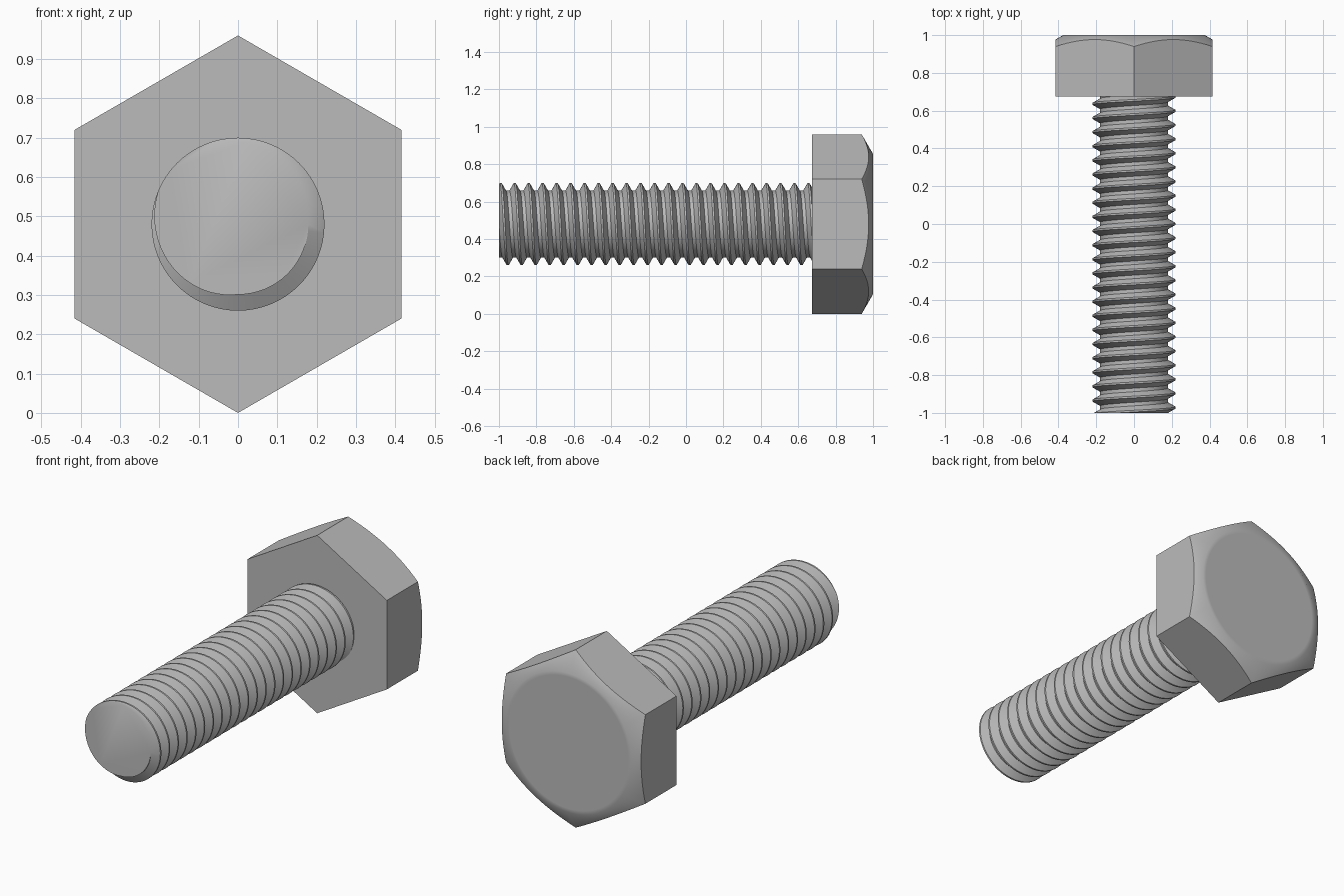
import bpy, bmesh
from math import cos, sin, pi, radians, sqrt

if "Cube" in bpy.data.objects:
    bpy.data.objects.remove(bpy.data.objects["Cube"], do_unlink=True)

AXIS_Z = 0.48          # height of the bolt axis
HEX_R = 0.48           # corner radius of the head
HEAD_BACK, HEAD_FRONT = 1.0, 0.675
RIM_R = 0.375          # radius where the chamfer meets the flat top
MAJOR, MINOR, PITCH = 0.22, 0.179, 0.0748

steel = bpy.data.materials.new("steel_grey")
steel.use_nodes = True
colour = (0.5, 0.5, 0.5, 1)
steel.diffuse_color = colour
steel.node_tree.nodes["Principled BSDF"].inputs["Base Color"].default_value = colour


def point(bm, r, a, y):
    """Vertex at radius r and angle a around the bolt axis."""
    return bm.verts.new((r * cos(a), y, AXIS_Z + r * sin(a)))


def finish(bm, name):
    bmesh.ops.recalc_face_normals(bm, faces=bm.faces)
    mesh = bpy.data.meshes.new(name)
    bm.to_mesh(mesh)
    bm.free()
    mesh.materials.append(steel)
    obj = bpy.data.objects.new(name, mesh)
    bpy.context.collection.objects.link(obj)
    bpy.ops.object.select_all(action="DESELECT")
    obj.select_set(True)
    bpy.context.view_layer.objects.active = obj
    bpy.ops.object.shade_smooth_by_angle(angle=radians(35))
    return obj


def build_head():
    """Hexagonal prism whose back edge is cut by a 30 degree cone."""
    bm = bmesh.new()
    n = 96
    rings = [[], [], [], []]
    for i in range(n):
        a = 2 * pi * i / n
        off = a % (pi / 3) - pi / 6          # flats face +x, corners face +z
        off = (a + pi / 6) % (pi / 3) - pi / 6
        r = HEX_R * cos(pi / 6) / cos(off)
        chamfer_y = HEAD_BACK - (r - RIM_R) / sqrt(3)
        for ring, (rad, y) in zip(rings, ((r, HEAD_FRONT), (r, chamfer_y),
                                          (RIM_R, HEAD_BACK), (RIM_R - 0.02, HEAD_BACK))):
            ring.append(point(bm, rad, a, y))
    for lower, upper in zip(rings, rings[1:]):
        for i in range(n):
            j = (i + 1) % n
            bm.faces.new((lower[i], lower[j], upper[j], upper[i]))
    bm.faces.new(rings[0])
    bm.faces.new(rings[-1])
    return finish(bm, "hex_head")


def build_shaft():
    """Right-handed helical thread, cut flat at both ends."""
    bm = bmesh.new()
    n, turns = 64, 26
    # thread profile over one pitch: crest flat, flank, root flat, flank
    profile = ((-1 / 16, MAJOR), (1 / 16, MAJOR), (3 / 8, MINOR), (5 / 8, MINOR))
    rows = []
    for i in range(n * turns):
        a = radians(135) - 2 * pi * i / n
        y = -1 + PITCH * (i / n - 2)
        rows.append([point(bm, r, a, y + PITCH * t) for t, r in profile])
    for i in range(n * (turns - 1) - 1):
        here = rows[i] + [rows[i + n][0]]
        after = rows[i + 1] + [rows[i + n + 1][0]]
        for p in range(4):
            bm.faces.new((here[p], here[p + 1], after[p + 1], after[p]))
    # trim the ends and cap them
    for y, direction in ((-1, -1), (HEAD_FRONT + 0.01, 1)):
        cut = bmesh.ops.bisect_plane(
            bm, geom=bm.verts[:] + bm.edges[:] + bm.faces[:], dist=1e-6,
            plane_co=(0, y, 0), plane_no=(0, direction, 0), clear_outer=True)
        rim = [e for e in cut["geom_cut"] if isinstance(e, bmesh.types.BMEdge)]
        bmesh.ops.holes_fill(bm, edges=rim, sides=0)
    bmesh.ops.delete(bm, geom=[v for v in bm.verts if not v.link_faces], context="VERTS")
    return finish(bm, "threaded_shaft")


build_head()
build_shaft()
